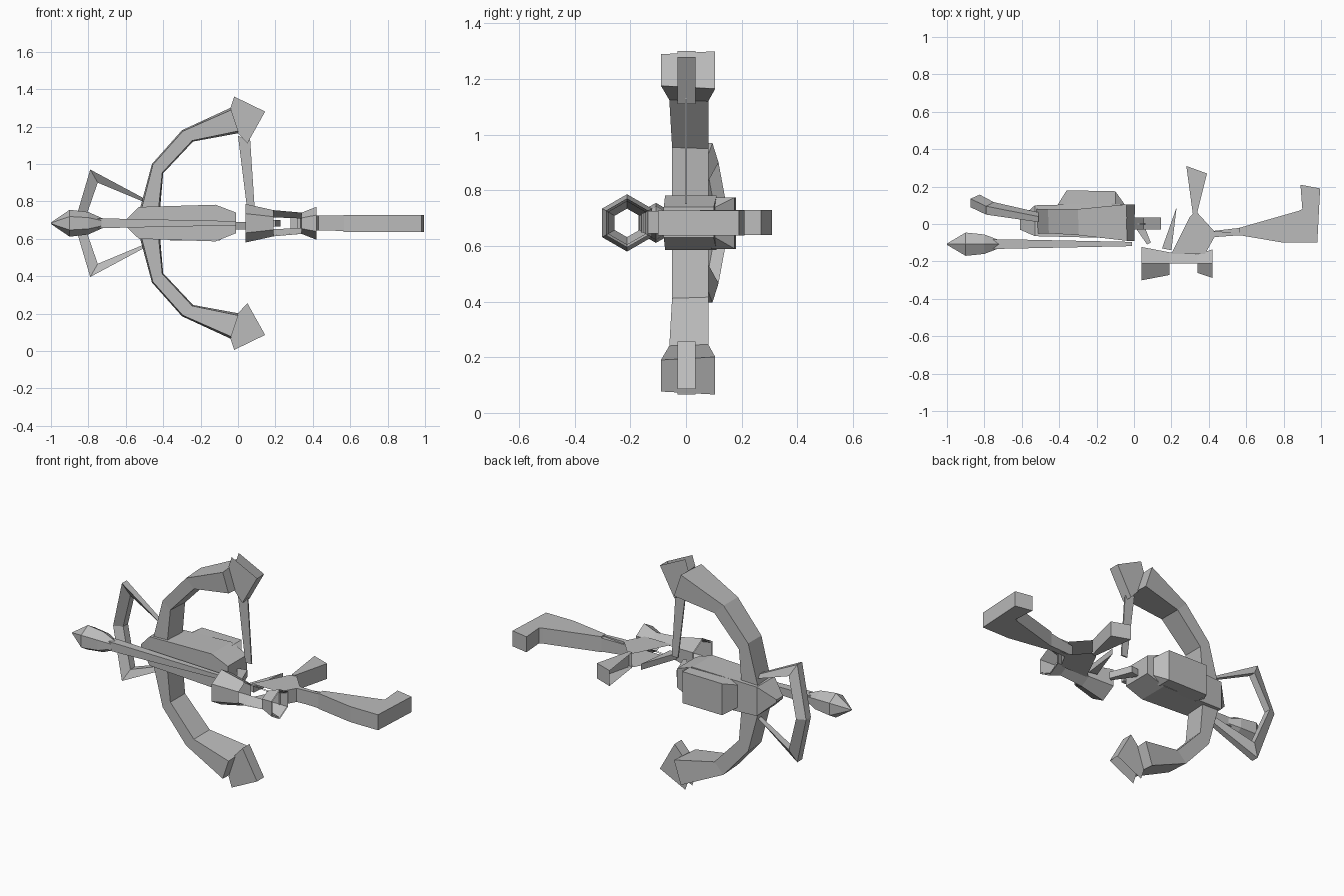
import bpy, bmesh
from math import pi, sin, cos

cube = bpy.data.objects.get("Cube")
if cube:
    bpy.data.objects.remove(cube, do_unlink=True)

MID = 0.683  # height of the mirror plane

grey = bpy.data.materials.new("plain grey")
grey.use_nodes = True
COLOUR = (0.5, 0.5, 0.5, 1)
grey.diffuse_color = COLOUR
grey.node_tree.nodes["Principled BSDF"].inputs["Base Color"].default_value = COLOUR


def loft(name, rings, caps=True, skip=lambda i, j: False):
    """Bridge rings of points into a skin, leaving out skipped faces."""
    bm = bmesh.new()
    rows = [[bm.verts.new(p) for p in ring] for ring in rings]
    n = len(rows[0])
    for i, (a, b) in enumerate(zip(rows, rows[1:])):
        for j in range(n):
            if not skip(i, j):
                k = (j + 1) % n
                bm.faces.new((a[j], a[k], b[k], b[j]))
    if caps:
        bm.faces.new(rows[0][::-1])
        bm.faces.new(rows[-1])
    bmesh.ops.recalc_face_normals(bm, faces=bm.faces[:])
    mesh = bpy.data.meshes.new(name)
    bm.to_mesh(mesh)
    bm.free()
    mesh.materials.append(grey)
    obj = bpy.data.objects.new(name, mesh)
    bpy.context.collection.objects.link(obj)
    return obj


def flip(z, side):
    return MID + side * (z - MID)


def bar(name, stations, side=1, inset=0, tilt=0):
    """Four-sided bar; station = outer x, z, inner x, z, front y, back y.
    Inset narrows the front face, tilt moves the inner edge back."""
    rings = []
    for ox, oz, ix, iz, y0, y1 in stations:
        oz, iz = flip(oz, side), flip(iz, side)
        dx, dz = (ix - ox) * inset, (iz - oz) * inset
        rings.append([(ox + dx, y0, oz + dz), (ox, y1, oz),
                      (ix, y1 + tilt, iz), (ix - dx, y0 + tilt, iz - dz)])
    return loft(name, rings)


def turned(name, profile, y, sides, caps=True, skip=lambda i, j: False):
    """Faceted round part along x; profile = x, radius."""
    return loft(name, [[(x, y + r * cos(2 * pi * (j + .5) / sides),
                         MID + r * sin(2 * pi * (j + .5) / sides))
                        for j in range(sides)] for x, r in profile], caps, skip)


def slab(name, outline, z0, z1, open_sides=()):
    """Flat outline in x, y raised between two heights."""
    return loft(name, [[(x, y, z) for x, y in outline] for z in (z0, z1)],
                skip=lambda i, j: j in open_sides)


# Bow limbs with flared ends, tips and foot stirrup, mirrored up and down
for side, word in ((1, "upper"), (-1, "lower")):
    bar(word + "_limb", [(-.53, .74, -.42, .72, -.05, .08),
                         (-.46, 1.0, -.40, .95, -.05, .08),
                         (-.30, 1.18, -.24, 1.12, -.06, .08),
                         (-.04, 1.30, .005, 1.165, -.09, .105)], side, .08)
    tip = [(-.04, 1.30), (0, 1.165), (.05, 1.11), (.145, 1.28), (-.02, 1.36)]
    loft(word + "_tip_fin", [[(x, y, flip(z, side)) for x, z in tip]
                             for y in (-.03, .035)], skip=lambda i, j: j > 2)
    bar(word + "_stirrup", [(-.51, .82, -.51, .80, .01, .04),
                            (-.79, .97, -.75, .90, .05, .095),
                            (-.875, MID, -.825, MID, .09, .135)], side, tilt=.022)

# Bowstring half, a flat ribbon
bar("string", [(0, 1.15, .065, 1.13, -.004, .004), (.05, .75, .09, .75, -.004, .004)])

# Body with pointed hub and belly
bar("body", [(-.61, .69, -.61, .676, -.03, .03),
             (-.53, .77, -.53, .60, -.065, .10),
             (-.12, .782, -.12, .586, -.075, .11),
             (-.01, .74, -.01, .63, -.08, .10)])
bar("belly", [(-.41, .75, -.41, .62, .09, .10),
              (-.36, .775, -.36, .59, .09, .18),
              (-.10, .775, -.10, .59, .09, .175),
              (-.05, .74, -.05, .63, .09, .105)])
slab("lever", [(-.02, .02), (.04, .03), (.09, -.10), (.07, -.11)], .65, .69)

# Bolt
turned("bolt_shaft", [(-.85, .036), (-.70, .036), (-.01, .016)], -.107, 4)
turned("bolt_head", [(-1, .004), (-.90, .072), (-.80, .06), (-.71, .02)], -.108, 6)

# Hourglass sight, an open double-walled tube with cut-outs in its neck
for name, wall in (("sight_outer", 1), ("sight_inner", .9)):
    sight = turned(name, [(.04, .103 * wall), (.19, .07 * wall),
                          (.34, .057 * wall), (.42, .088 * wall)], -.212, 6, caps=False,
                   skip=lambda i, j: i == 1 and j in (1, 2, 3, 5))
    if wall < 1:
        sight.data.flip_normals()

# Receiver with open sides, trigger, grip and butt
slab("receiver", [(.20, -.16), (.38, -.16), (.43, -.07), (.57, -.06),
                  (.57, -.045), (.43, -.04), (.33, .07), (.30, .04)],
     .645, .725, open_sides=(0, 5, 6, 7))
slab("trigger", [(.15, -.13), (.20, -.14), (.228, .09)], .665, .70)
slab("grip", [(.315, .05), (.335, .05), (.39, .27), (.28, .31)], .64, .73, open_sides=(3,))
bar("stock_neck", [(.40, .71, .40, .65, -.07, -.04), (.57, .72, .57, .64, -.06, -.02)])
slab("butt", [(.565, -.06), (.80, -.10), (.98, -.10), (.995, .19),
              (.89, .21), (.90, .08), (.88, .07), (.565, -.02)], .637, .728)
